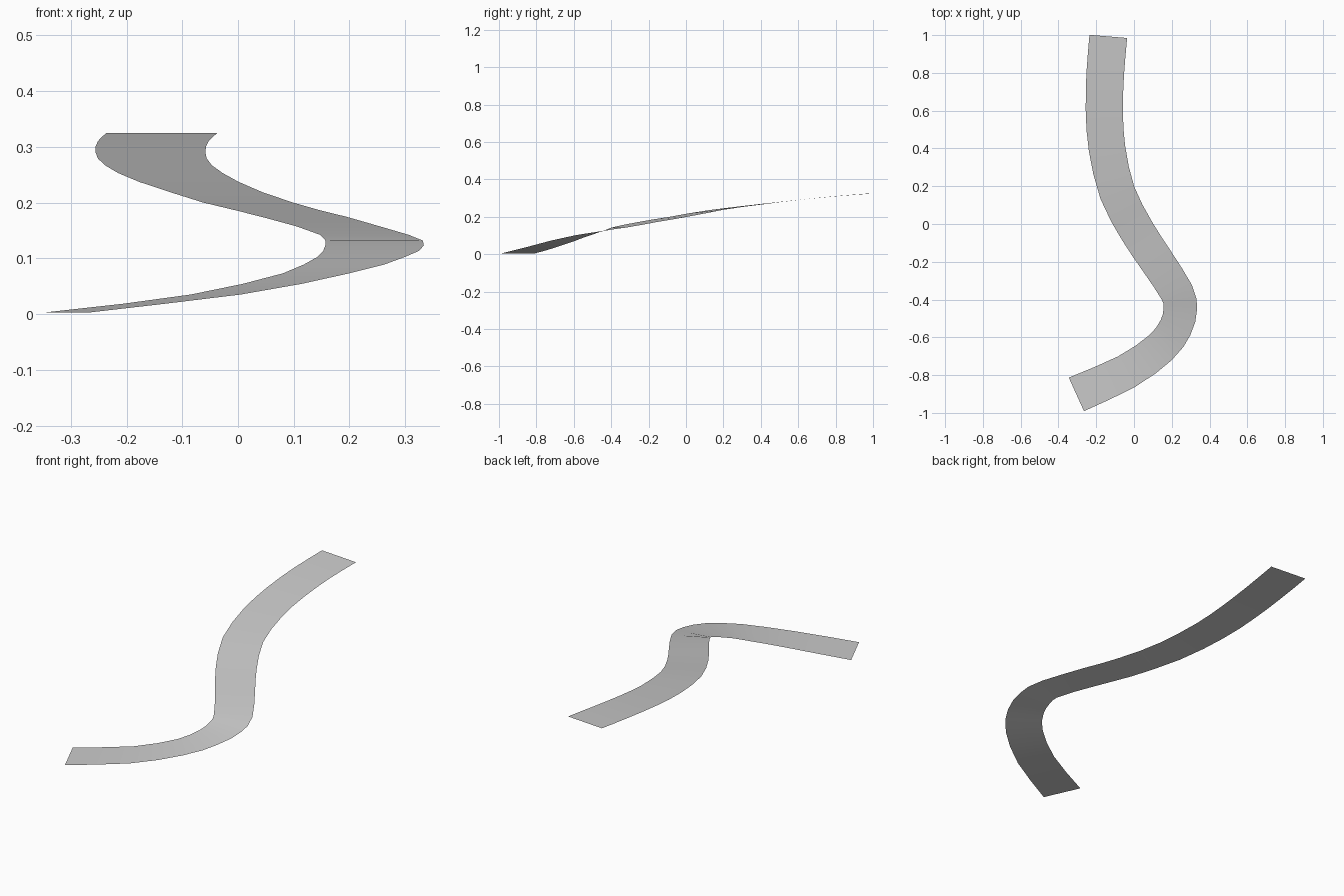
import bpy
import bmesh
from mathutils import Vector

cube = bpy.data.objects.get("Cube")
if cube:
    bpy.data.objects.remove(cube, do_unlink=True)

STEPS = 2  # cross-sections per span

# Centre line of the road: x, y, z, width
PATH = [Vector(p) for p in (
    (-0.305, -0.902, 0.003, 0.195),
    (-0.04, -0.782, 0.035, 0.185),
    (0.14, -0.655, 0.073, 0.178),
    (0.22, -0.548, 0.102, 0.176),
    (0.245, -0.45, 0.123, 0.177),
    (0.227, -0.362, 0.142, 0.177),
    (0.12, -0.195, 0.174, 0.182),
    (0.018, -0.04, 0.2, 0.186),
    (-0.088, 0.165, 0.237, 0.19),
    (-0.143, 0.4, 0.267, 0.194),
    (-0.157, 0.6, 0.29, 0.197),
    (-0.152, 0.8, 0.31, 0.199),
    (-0.136, 0.993, 0.325, 0.2),
)]


def smooth_path(points, steps):
    """Catmull-Rom samples through the points, with their tangents."""
    pts = [2 * points[0] - points[1], *points, 2 * points[-1] - points[-2]]
    samples = []
    for i in range(1, len(pts) - 2):
        a, b, c, d = pts[i - 1:i + 3]
        last = i == len(pts) - 3
        for s in range(steps + last):
            t = s / steps
            k1, k2, k3 = c - a, 2 * a - 5 * b + 4 * c - d, 3 * b - a - 3 * c + d
            samples.append((b + (k1 * t + k2 * t**2 + k3 * t**3) / 2,
                            k1 + 2 * k2 * t + 3 * k3 * t**2))
    return samples


# Flat ribbon, level across its width, facing up
bm = bmesh.new()
previous = None
for point, tangent in smooth_path(PATH, STEPS):
    side = Vector((-tangent.y, tangent.x, 0)).normalized() * point.w / 2
    pair = [bm.verts.new(point.xyz + side), bm.verts.new(point.xyz - side)]
    if previous:
        bm.faces.new((previous[0], previous[1], pair[1], pair[0]))
    previous = pair
for face in bm.faces:
    face.smooth = True
mesh = bpy.data.meshes.new("road_ribbon")
bm.to_mesh(mesh)
bm.free()

road = bpy.data.objects.new("road_ribbon", mesh)
bpy.context.collection.objects.link(road)

# Plain grey surface
grey = bpy.data.materials.new("plain_grey")
grey.use_nodes = True
colour = (0.6, 0.6, 0.6, 1)
grey.diffuse_color = colour
grey.node_tree.nodes["Principled BSDF"].inputs["Base Color"].default_value = colour
mesh.materials.append(grey)
